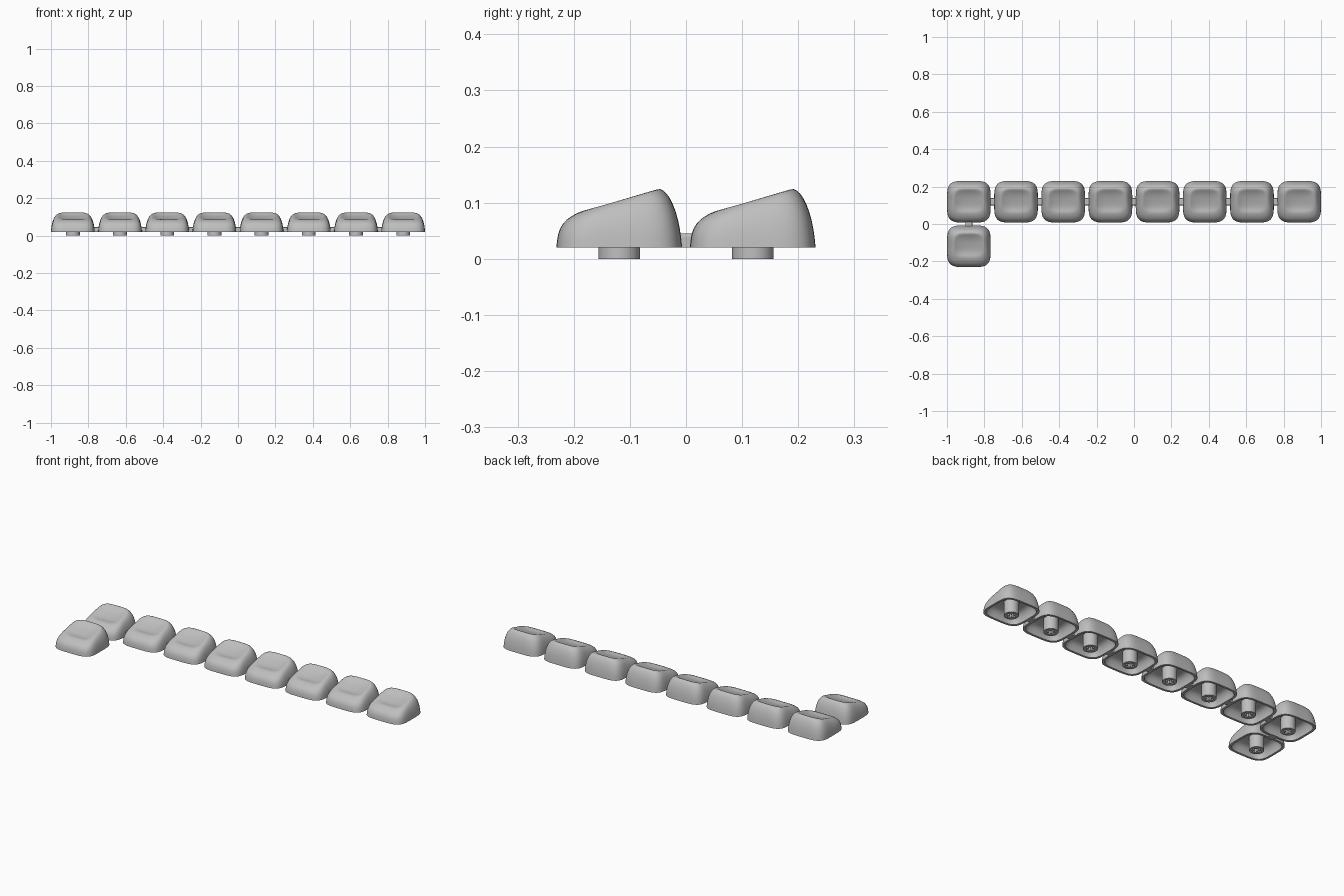
import bpy, bmesh, math
from mathutils import Vector

cube = bpy.data.objects.get("Cube")
if cube:
    bpy.data.objects.remove(cube)

grey = bpy.data.materials.new("plain grey")
grey.use_nodes = True
grey.diffuse_color = (0.52, 0.52, 0.52, 1)
grey.node_tree.nodes["Principled BSDF"].inputs["Base Color"].default_value = (0.52, 0.52, 0.52, 1)

SEGMENTS = 48
COUNT = 8
BASE = 0.02
PITCH = 0.2523
FIRST_X = -0.883
ROW_Y = 0.119


def finish_mesh(bm, name):
    bmesh.ops.recalc_face_normals(bm, faces=bm.faces[:])
    mesh = bpy.data.meshes.new(name)
    bm.to_mesh(mesh)
    bm.free()
    mesh.materials.append(grey)
    return mesh


def place(mesh, name, location, turn=0):
    ob = bpy.data.objects.new(name, mesh)
    ob.location = location
    ob.rotation_euler.z = turn
    bpy.context.collection.objects.link(ob)
    return ob


def ring(bm, half_x, front, back, z_front, z_back, power):
    """Rounded-square loop whose height slopes from front to back."""
    verts = []
    for i in range(SEGMENTS):
        a = 2 * math.pi * i / SEGMENTS
        c, s = math.cos(a), math.sin(a)
        r = (abs(c) ** power + abs(s) ** power) ** (-1 / power)
        t = (s * r + 1) / 2
        verts.append(bm.verts.new((half_x * c * r, front + (back - front) * t,
                                   z_front + (z_back - z_front) * t)))
    return verts


def keycap_mesh():
    # half width, front y, back y, front z, back z, squareness
    sections = [
        (0.020, -0.010, 0.010, 0.072, 0.072, 2.5),   # inner ceiling
        (0.070, -0.062, 0.070, 0.069, 0.076, 4),
        (0.090, -0.084, 0.086, 0.062, 0.068, 4),
        (0.102, -0.097, 0.097, 0.042, 0.045, 4.5),
        (0.105, -0.100, 0.100, BASE, BASE, 4.5),     # inner lip
        (0.117, -0.112, 0.112, BASE, BASE, 4.5),     # outer lip
        (0.115, -0.110, 0.109, 0.045, 0.052, 4.5),
        (0.108, -0.101, 0.101, 0.064, 0.086, 4.5),
        (0.099, -0.086, 0.090, 0.076, 0.110, 4.2),
        (0.088, -0.070, 0.079, 0.084, 0.123, 4),
        (0.078, -0.056, 0.068, 0.088, 0.126, 4),     # rim of dish
        (0.066, -0.045, 0.056, 0.086, 0.116, 3.5),
        (0.042, -0.028, 0.036, 0.086, 0.105, 2.8),
        (0.015, -0.006, 0.018, 0.091, 0.0985, 2.2),  # dish centre
    ]
    bm = bmesh.new()
    loops = [ring(bm, *s) for s in sections]
    for low, high in zip(loops, loops[1:]):
        for i in range(SEGMENTS):
            j = (i + 1) % SEGMENTS
            bm.faces.new((low[i], low[j], high[j], high[i]))
    bm.faces.new(loops[0][::-1])
    bm.faces.new(loops[-1])
    # keep the lip edges crisp under subdivision
    crease = bm.edges.layers.float.new("crease_edge")
    for e in bm.edges:
        lip = all(abs(v.co.z - BASE) < 1e-5 for v in e.verts)
        if lip and any(len({v in loop for v in e.verts}) == 1 and e.verts[0] in loop
                       for loop in loops[4:6]):
            e[crease] = 1.0
    return finish_mesh(bm, "keycap")


def stem_mesh(radius=0.037, arm=0.024, half=0.007, top=0.078):
    """Round post with a cross-shaped socket."""
    bm = bmesh.new()
    circle = [(radius * math.cos(2 * math.pi * i / 32), radius * math.sin(2 * math.pi * i / 32))
              for i in range(32)]
    cross = []
    for k in range(4):
        c, s = round(math.cos(k * math.pi / 2)), round(math.sin(k * math.pi / 2))
        for x, y in ((arm, -half), (arm, half), (half, half)):
            cross.append((c * x - s * y, s * x + c * y))
    edges = []
    for outline in (circle, cross):
        vs = [bm.verts.new((x, y, 0)) for x, y in outline]
        edges += [bm.edges.new((vs[i - 1], vs[i])) for i in range(len(vs))]
    bmesh.ops.triangle_fill(bm, edges=edges, use_beauty=True)
    grown = bmesh.ops.extrude_face_region(bm, geom=bm.faces[:], use_keep_orig=True)
    bmesh.ops.translate(bm, vec=Vector((0, 0, top)),
                        verts=[v for v in grown["geom"] if isinstance(v, bmesh.types.BMVert)])
    return finish_mesh(bm, "stem")


def connector_mesh(length=0.042, width=0.038, height=0.025):
    bm = bmesh.new()
    bmesh.ops.create_cube(bm, size=1)
    bmesh.ops.scale(bm, vec=(length, width, height), verts=bm.verts[:])
    long_top = [e for e in bm.edges if all(v.co.z > 0 for v in e.verts)
                and abs(e.verts[0].co.x - e.verts[1].co.x) > length / 2]
    bmesh.ops.bevel(bm, geom=long_top, offset=0.006, segments=3, profile=0.5, affect='EDGES')
    return finish_mesh(bm, "connector")


cap, stem, link = keycap_mesh(), stem_mesh(), connector_mesh()

# Back row of keycaps plus one in front of the rightmost end
spots = [(FIRST_X + PITCH * i, ROW_Y) for i in range(COUNT)] + [(FIRST_X, -ROW_Y)]
smooth = []
for n, (x, y) in enumerate(spots, 1):
    ob = place(cap, f"keycap_{n}", (x, y, 0))
    sub = ob.modifiers.new("Subdivision", 'SUBSURF')
    sub.levels = sub.render_levels = 1
    post = place(stem, f"stem_{n}", (x, y, 0))
    smooth += [ob, post]

# Short bridges joining neighbouring caps
for i in range(COUNT - 1):
    place(link, f"connector_{i + 1}", (FIRST_X + PITCH * (i + 0.5), ROW_Y, BASE + 0.0125))
place(link, "front_connector", (FIRST_X, 0, BASE + 0.0125), math.pi / 2)

# Smooth the caps fully except the lip, and the posts by angle
for face in cap.polygons:
    face.use_smooth = True
for edge, value in zip(cap.edges, cap.attributes["crease_edge"].data):
    edge.use_edge_sharp = value.value > 0.5
bpy.ops.object.select_all(action='DESELECT')
smooth[1].select_set(True)
bpy.context.view_layer.objects.active = smooth[1]
bpy.ops.object.shade_smooth_by_angle(angle=math.radians(35))
